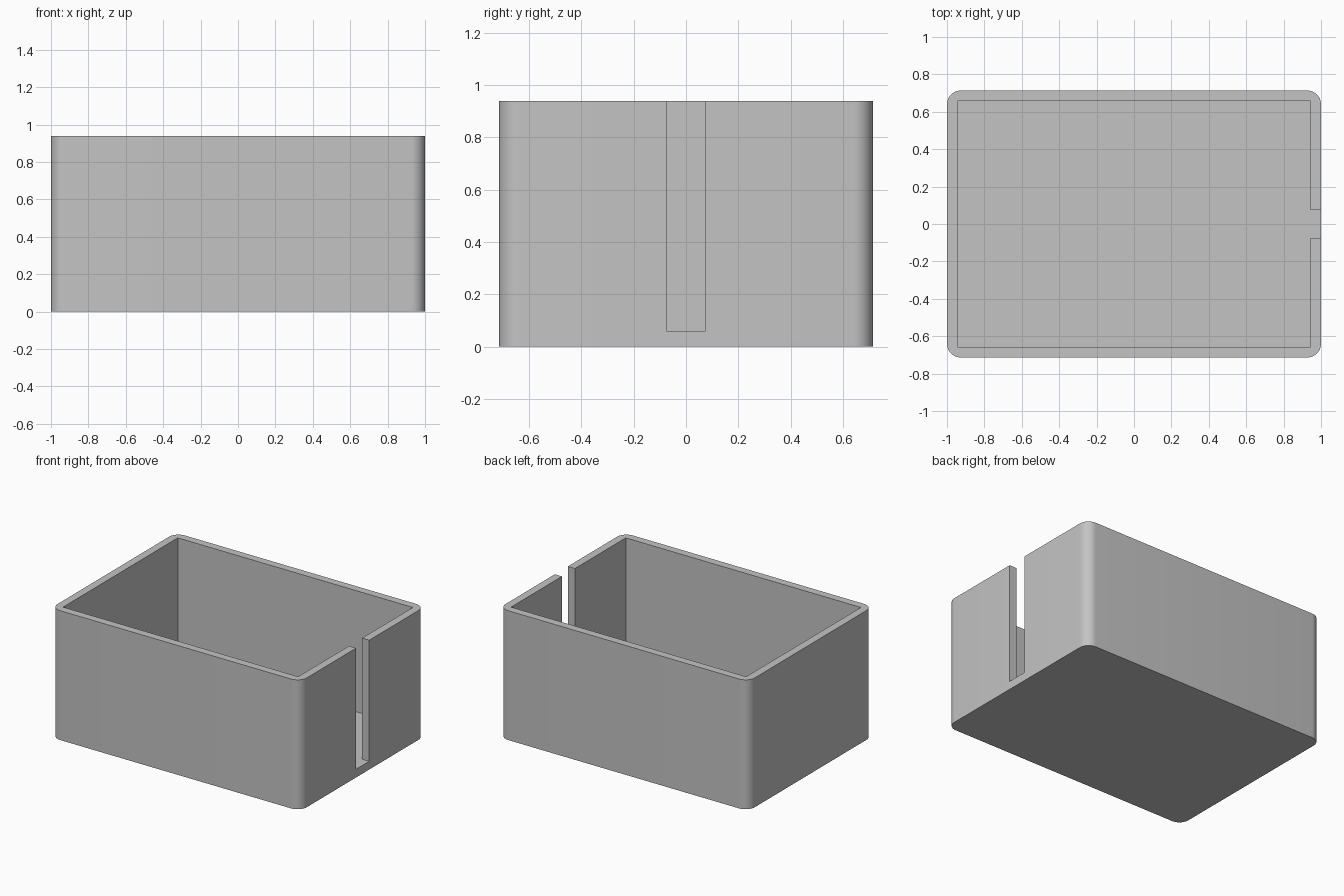
import bpy
import bmesh
from math import radians, cos, sin

if "Cube" in bpy.data.objects:
    bpy.data.objects.remove(bpy.data.objects["Cube"], do_unlink=True)

HALF_X, HALF_Y, HEIGHT = 1.0, 0.714, 0.938
WALL, FLOOR, RADIUS, SLOT = 0.057, 0.06, 0.075, 0.075
SEGMENTS = 10


def prism(name, outline, bottom, top):
    """Extrude a counter-clockwise outline from bottom to top."""
    bm = bmesh.new()
    base = bm.faces.new([bm.verts.new((x, y, bottom)) for x, y in outline])
    moved = bmesh.ops.extrude_face_region(bm, geom=[base])["geom"]
    verts = [v for v in moved if isinstance(v, bmesh.types.BMVert)]
    bmesh.ops.translate(bm, verts=verts, vec=(0, 0, top - bottom))
    bmesh.ops.recalc_face_normals(bm, faces=bm.faces)
    mesh = bpy.data.meshes.new(name)
    bm.to_mesh(mesh)
    bm.free()
    obj = bpy.data.objects.new(name, mesh)
    bpy.context.collection.objects.link(obj)
    return obj


# Outer body with rounded vertical corners
outline = []
for i, (sx, sy) in enumerate([(1, 1), (-1, 1), (-1, -1), (1, -1)]):
    for k in range(SEGMENTS + 1):
        a = radians(90 * (i + k / SEGMENTS))
        outline.append((sx * (HALF_X - RADIUS) + RADIUS * cos(a),
                        sy * (HALF_Y - RADIUS) + RADIUS * sin(a)))
box = prism("open_box", outline, 0, HEIGHT)

# Square cavity joined to the slot through the +x wall
ix, iy = HALF_X - WALL, HALF_Y - WALL
cavity = [(-ix, -iy), (ix, -iy), (ix, -SLOT), (HALF_X + 0.2, -SLOT),
          (HALF_X + 0.2, SLOT), (ix, SLOT), (ix, iy), (-ix, iy)]
cutter = prism("cavity_cutter", cavity, FLOOR, HEIGHT + 0.2)
cutter.hide_render = True

# Plain grey material
grey = bpy.data.materials.new("plain_grey")
colour = (0.55, 0.55, 0.55, 1)
grey.use_nodes = True
grey.diffuse_color = colour
grey.node_tree.nodes["Principled BSDF"].inputs["Base Color"].default_value = colour
box.data.materials.append(grey)
cutter.data.materials.append(grey)

# Hollow out the body, then discard the cutter
bpy.ops.object.select_all(action="DESELECT")
bpy.context.view_layer.objects.active = box
box.select_set(True)
cut = box.modifiers.new("hollow", "BOOLEAN")
cut.operation = "DIFFERENCE"
cut.solver = "EXACT"
cut.object = cutter
bpy.ops.object.modifier_apply(modifier=cut.name)
bpy.data.objects.remove(cutter, do_unlink=True)

bpy.ops.object.shade_smooth_by_angle(angle=radians(30))
